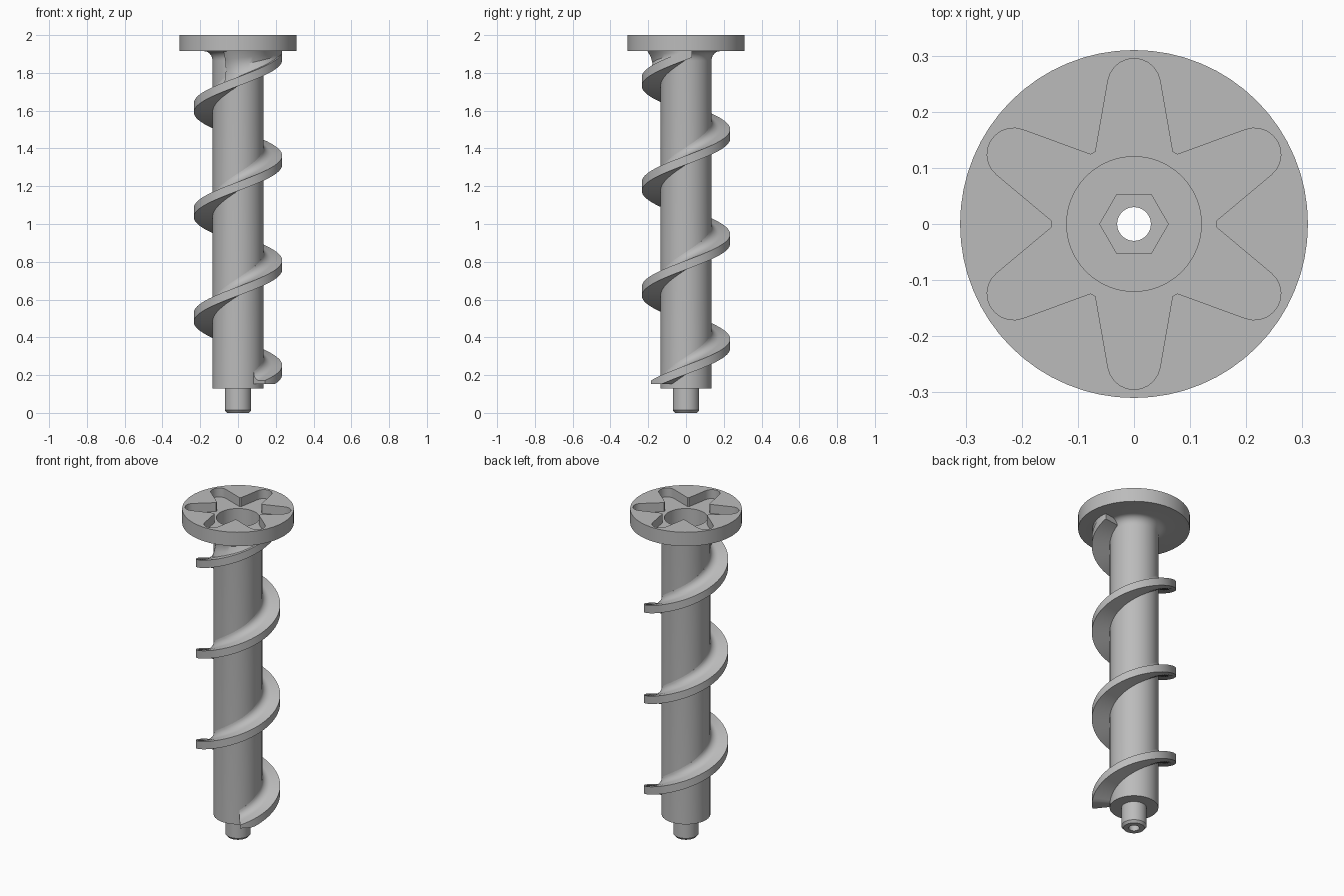
import bpy, bmesh, math
from math import sin, cos, radians, pi

old = bpy.data.objects.get("Cube")
if old:
    bpy.data.objects.remove(old, do_unlink=True)

grey = bpy.data.materials.new("plain grey")
grey.use_nodes = True
colour = (0.5, 0.5, 0.5, 1)
grey.diffuse_color = colour
grey.node_tree.nodes["Principled BSDF"].inputs["Base Color"].default_value = colour


def make_object(name, bm):
    bmesh.ops.recalc_face_normals(bm, faces=bm.faces)
    mesh = bpy.data.meshes.new(name)
    bm.to_mesh(mesh)
    bm.free()
    mesh.materials.append(grey)
    obj = bpy.data.objects.new(name, mesh)
    bpy.context.collection.objects.link(obj)
    return obj


def activate(obj):
    bpy.ops.object.select_all(action='DESELECT')
    obj.select_set(True)
    bpy.context.view_layer.objects.active = obj


def smooth(obj):
    activate(obj)
    bpy.ops.object.shade_smooth_by_angle(angle=radians(32))


def skin(name, loops, closed):
    """Join equal closed loops of points into a solid."""
    bm = bmesh.new()
    rings = [[bm.verts.new(p) for p in loop] for loop in loops]
    n = len(rings[0])
    pairs = list(zip(rings, rings[1:]))
    if closed:
        pairs.append((rings[-1], rings[0]))
    for a, b in pairs:
        for i in range(n):
            j = (i + 1) % n
            bm.faces.new((a[i], a[j], b[j], b[i]))
    if not closed:
        bm.faces.new(rings[0])
        bm.faces.new(rings[-1])
    return make_object(name, bm)


def turn(section, angle):
    return [(r * cos(angle), r * sin(angle), z) for r, z in section]


def prism(name, outline, z0, z1):
    return skin(name, [[(x, y, z) for x, y in outline] for z in (z0, z1)], False)


def cut(target, cutter):
    cutter.hide_render = True
    mod = target.modifiers.new("cut", 'BOOLEAN')
    mod.operation = 'DIFFERENCE'
    mod.solver = 'EXACT'
    mod.object = cutter
    activate(target)
    bpy.ops.object.modifier_apply(modifier=mod.name)
    bpy.data.objects.remove(cutter, do_unlink=True)


# Shaft, pin and head turned as one hollow body
SHAFT, HEAD_Z = 0.135, 1.915
fillet = [(SHAFT + 0.045 * (1 - cos(t)), HEAD_Z - 0.05 + 0.05 * sin(t))
          for t in (i * pi / 12 for i in range(7))]
profile = [(0.03, 0), (0.058, 0), (0.07, 0.014), (0.07, 0.13), (SHAFT, 0.13),
           *fillet, (0.31, HEAD_Z), (0.31, 2), (0.12, 2), (0.12, 0.3), (0.03, 0.3)]
SIDES = 64
body = skin("hollow_shaft_and_head",
            [turn(profile, 2 * pi * k / SIDES) for k in range(SIDES)], True)

# Six-armed star recess in the head
star = []
for k in range(6):
    a = radians(30 + 60 * k)
    for i in range(11):
        t = a + radians(-80 + 16 * i)
        star.append((0.248 * cos(a) + 0.047 * cos(t), 0.248 * sin(a) + 0.047 * sin(t)))
    for d in (-2, 2):
        v = a + radians(30 + d)
        star.append((0.146 * cos(v), 0.146 * sin(v)))
cut(body, prism("star_cutter", star, 1.945, 2.1))

# Hexagonal drive socket at the foot of the bore
hexagon = [(0.061 * cos(k * pi / 3), 0.061 * sin(k * pi / 3)) for k in range(6)]
cut(body, prism("hex_cutter", hexagon, 0.06, 0.4))
smooth(body)

# Helical flight, trimmed flat at the foot and under the head
PITCH, RIM, ROOT, HALF = 0.555, 0.234, 0.127, 0.024


def height(deg):
    return 0.228 + PITCH * deg / 360


def flight_section(deg):
    z = height(deg)
    top = [(RIM, z + HALF)]
    for i in range(7):
        t = i * pi / 12
        top.append((SHAFT + 0.045 * (1 - sin(t)), z + HALF + 0.045 * (1 - cos(t))))
    pts = [(ROOT, z - HALF), (RIM, z - HALF), *top, (ROOT, z + HALF + 0.045)]
    return [(r, min(max(h, 0.152 + i * 1e-5), HEAD_Z + 0.005 + i * 1e-5))
            for i, (r, h) in enumerate(pts)]


START, END, STEP = -52, 1088, 5
flight = skin("helical_flight",
              [turn(flight_section(d), radians(d)) for d in range(START, END + 1, STEP)], False)
smooth(flight)

# Web that blends the last part of the flight into the head
def web_section(deg):
    f = min(1, (deg - 960) / 110)
    r = SHAFT + (RIM - SHAFT) * f ** 0.8
    low = min(height(deg), HEAD_Z - 0.002)
    gap = HEAD_Z + 0.005 - low
    flare = min(0.03, RIM - r)
    return [(ROOT, low), (r + flare, low), (r + flare * 0.3, low + gap * 0.3),
            (r, low + gap * 0.5), (r + flare * 0.3, low + gap * 0.75),
            (r + flare, HEAD_Z + 0.005), (ROOT, HEAD_Z + 0.005)]


web = skin("flight_head_web",
           [turn(web_section(d), radians(d)) for d in range(963, END + 1, STEP)], False)
smooth(web)
